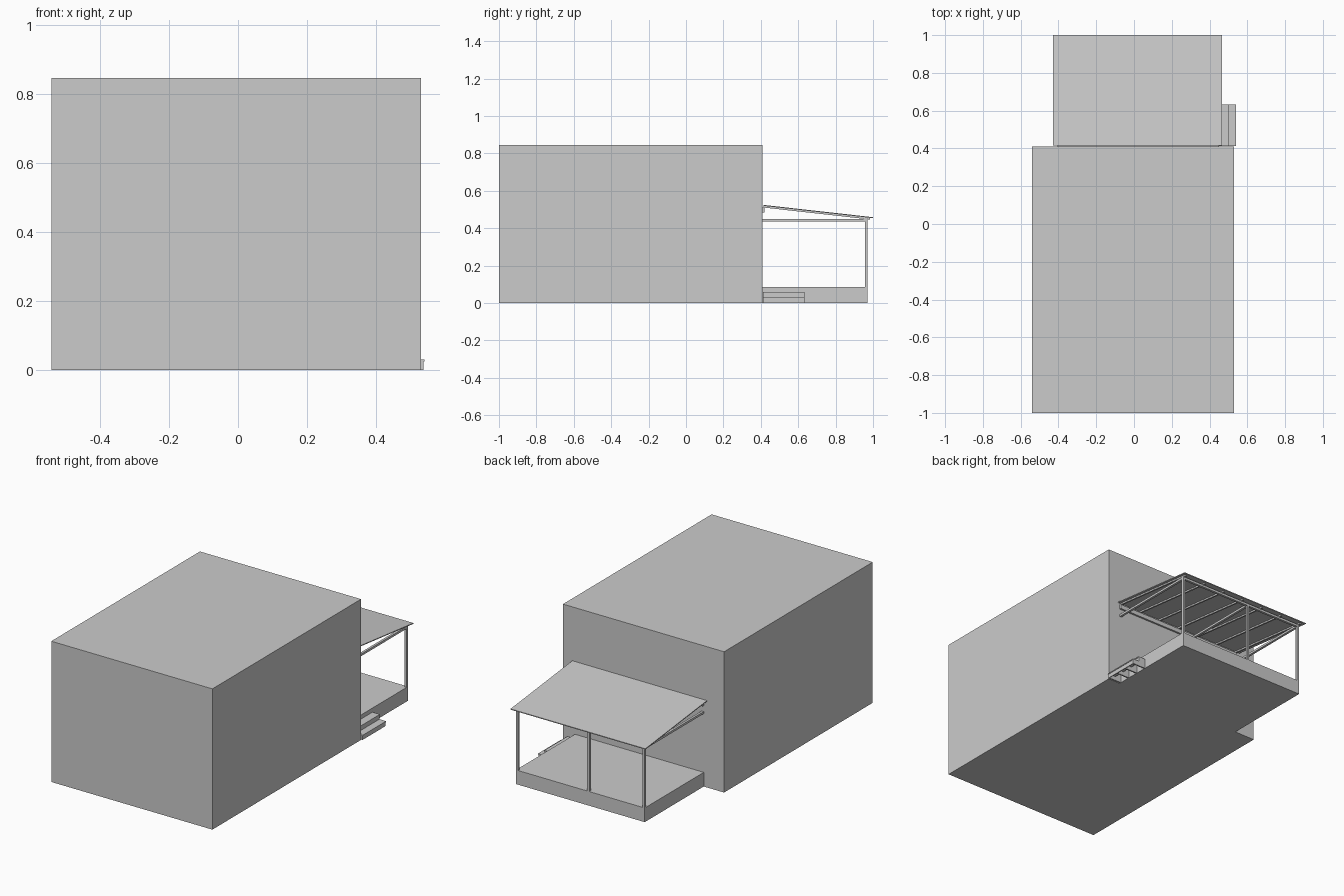
import bpy
import bmesh

cube = bpy.data.objects.get("Cube")
if cube:
    bpy.data.objects.remove(cube, do_unlink=True)

grey = bpy.data.materials.new("plain_grey")
grey.use_nodes = True
grey.diffuse_color = (0.6, 0.6, 0.6, 1)
bsdf = next(n for n in grey.node_tree.nodes if n.type == 'BSDF_PRINCIPLED')
bsdf.inputs["Base Color"].default_value = (0.6, 0.6, 0.6, 1)


def finish(name, bm):
    bmesh.ops.recalc_face_normals(bm, faces=bm.faces)
    mesh = bpy.data.meshes.new(name)
    bm.to_mesh(mesh)
    bm.free()
    mesh.materials.append(grey)
    obj = bpy.data.objects.new(name, mesh)
    bpy.context.collection.objects.link(obj)
    return obj


def extrude(name, points, axis, lo, hi):
    """Extrude a 2D profile along x or y between lo and hi."""
    bm = bmesh.new()
    place = (lambda p, d: (d, p[0], p[1])) if axis == 'x' else (lambda p, d: (p[0], d, p[1]))
    face = bm.faces.new([bm.verts.new(place(p, lo)) for p in points])
    new = bmesh.ops.extrude_face_region(bm, geom=[face])["geom"]
    shift = (hi - lo, 0, 0) if axis == 'x' else (0, hi - lo, 0)
    bmesh.ops.translate(bm, vec=shift, verts=[v for v in new if isinstance(v, bmesh.types.BMVert)])
    return finish(name, bm)


def box(name, x0, x1, y0, y1, z0, z1):
    return extrude(name, [(y0, z0), (y1, z0), (y1, z1), (y0, z1)], 'x', x0, x1)


WALL, EAVE = 0.41, 1.0
DECK_L, DECK_R, DECK_Z = 0.45, -0.405, 0.085


def roof_z(y):
    return 0.525 - (y - WALL) * 0.112


def sloped(name, x0, x1, y0, y1, top, thick):
    """Slab that follows the roof pitch, 'top' below the roof surface."""
    a, b = roof_z(y0) - top, roof_z(y1) - top
    extrude(name, [(y0, a - thick), (y1, b - thick), (y1, b), (y0, a)], 'x', x0, x1)


# House block and raised porch deck
box("house_body", -0.54, 0.53, -1.0, WALL, 0, 0.845)
box("porch_deck", DECK_R, DECK_L, WALL, 0.97, 0, DECK_Z)

# Posts, each with a tie beam back to the wall
for i, x in enumerate((DECK_L - 0.007, -0.03, DECK_R + 0.007)):
    box(f"porch_post_{i}", x - 0.007, x + 0.007, 0.956, 0.97, DECK_Z, 0.45)
    box(f"tie_beam_{i}", x - 0.007, x + 0.007, WALL, 0.97, 0.437, 0.45)

# Eave beam and wall ledger
box("eave_beam", DECK_R, DECK_L, 0.956, 0.97, 0.437, 0.451)
box("wall_ledger", DECK_R, DECK_L, WALL, 0.421, 0.485, 0.511)

# Lean-to roof sheet and rafters
sloped("porch_roof", -0.43, 0.465, 0.415, EAVE, 0, 0.005)
RAFTERS = 7
for i in range(RAFTERS):
    x = DECK_R + 0.005 + i * (DECK_L - DECK_R - 0.01) / (RAFTERS - 1)
    sloped(f"rafter_{i}", x - 0.005, x + 0.005, 0.415, 0.985, 0.005, 0.009)

# Side steps: treads, risers and stepped stringers, open underneath
S0, S1 = 0.413, 0.633
for name, x0, x1, z in (("upper", DECK_L, 0.499, 0.06), ("lower", 0.49, 0.54, 0.03)):
    box(f"{name}_tread", x0, x1, S0, S1, z - 0.006, z)
    box(f"{name}_riser", x1 - 0.007, x1 - 0.003, S0, S1, z - 0.03, z - 0.006)
stringer = [(DECK_L, 0), (0.533, 0), (0.533, 0.024), (0.492, 0.024), (0.492, 0.054), (DECK_L, 0.054)]
for i in range(4):
    y = S0 + i * (S1 - S0 - 0.008) / 3
    extrude(f"step_stringer_{i}", stringer, 'y', y, y + 0.008)
